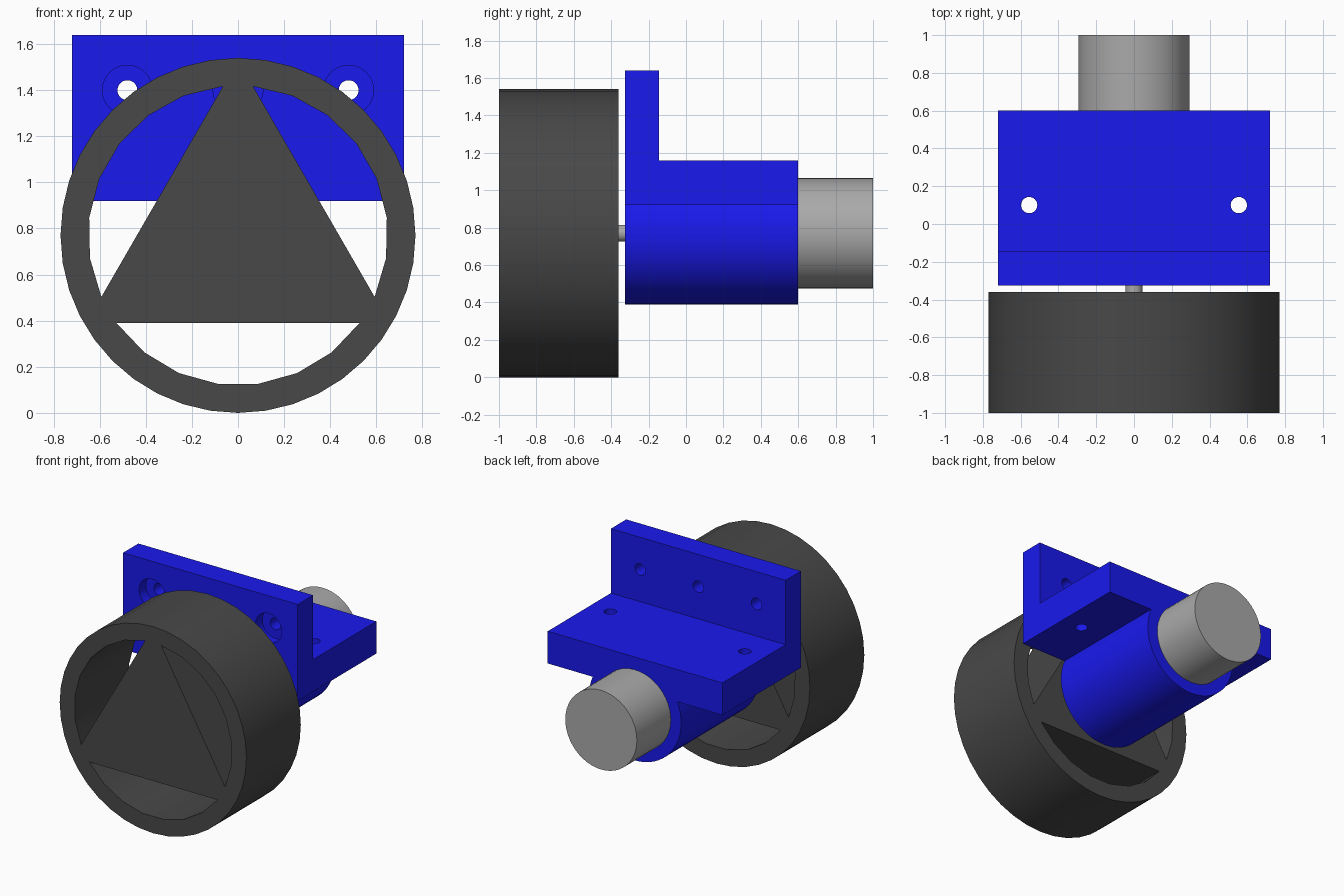
import bpy
from math import pi, sin, cos, asin, acos

if "Cube" in bpy.data.objects:
    bpy.data.objects.remove(bpy.data.objects["Cube"])

AXIS_Z = 0.77  # height of the wheel and motor axis


def material(name, rgb):
    m = bpy.data.materials.new(name)
    m.diffuse_color = (*rgb, 1)
    m.use_nodes = True
    m.node_tree.nodes["Principled BSDF"].inputs["Base Color"].default_value = m.diffuse_color
    return m


def arc(r, a0, a1, n):
    """n + 1 points (x, z) on a circle around the axis."""
    return [(r * cos(a0 + (a1 - a0) * i / n), AXIS_Z + r * sin(a0 + (a1 - a0) * i / n))
            for i in range(n + 1)]


def prism(name, pts, lo, hi, place=lambda p, t: (p[0], t, p[1])):
    """Extrude a counter-clockwise profile between lo and hi."""
    n = len(pts)
    verts = [place(p, t) for t in (lo, hi) for p in pts]
    faces = [tuple(range(n)), tuple(range(2 * n - 1, n - 1, -1))]
    faces += [(i, n + i, n + (i + 1) % n, (i + 1) % n) for i in range(n)]
    me = bpy.data.meshes.new(name)
    me.from_pydata(verts, [], faces)
    ob = bpy.data.objects.new(name, me)
    bpy.context.collection.objects.link(ob)
    return ob


def cylinder(name, r, loc, depth, rot=(pi / 2, 0, 0), n=48):
    bpy.ops.mesh.primitive_cylinder_add(vertices=n, radius=r, depth=depth,
                                        location=loc, rotation=rot)
    ob = bpy.context.object
    ob.name = name
    return ob


def cut(target, cutter):
    mod = target.modifiers.new("cut", 'BOOLEAN')
    mod.operation, mod.solver, mod.object = 'DIFFERENCE', 'EXACT', cutter
    bpy.context.view_layer.update()
    bpy.ops.object.select_all(action='DESELECT')
    bpy.context.view_layer.objects.active = target
    target.select_set(True)
    bpy.ops.object.modifier_apply(modifier=mod.name)
    bpy.data.objects.remove(cutter)


def finish(ob, mat=None):
    if mat:
        ob.data.materials.clear()
        ob.data.materials.append(mat)
    bpy.ops.object.select_all(action='DESELECT')
    bpy.context.view_layer.objects.active = ob
    ob.select_set(True)
    bpy.ops.object.shade_smooth_by_angle(angle=pi / 6)


rubber = material("dark_grey", (0.065, 0.065, 0.065))
blue = material("blue", (0.01, 0.01, 0.85))
steel = material("steel", (0.4, 0.4, 0.4))

# wheel with three circular-segment openings leaving a triangular web
wheel = prism("wheel", arc(0.77, 0, 2 * pi, 40)[:-1], -1.0, -0.36)
half = acos(0.38 / 0.65)
for k in range(3):
    mid = -pi / 2 + k * 2 * pi / 3
    cut(wheel, prism("opening", arc(0.65, mid - half, mid + half, 7), -1.1, -0.26))
finish(wheel, rubber)

# L-shaped mounting bracket, profile in y and z
profile = [(-0.325, 0.92), (0.6, 0.92), (0.6, 1.16), (-0.145, 1.16),
           (-0.145, 1.64), (-0.325, 1.64)]
bracket = prism("bracket", profile[::-1], -0.72, 0.72, lambda p, t: (t, p[0], p[1]))

# counterbored screw holes in the upright plate
for x in (-0.48, 0, 0.48):
    cut(bracket, cylinder("counterbore", 0.108, (x, -0.325, 1.4), 0.16))
    cut(bracket, cylinder("hole", 0.043, (x, -0.23, 1.4), 0.4))

# plain holes in the flat plate
for x in (-0.555, 0.555):
    cut(bracket, cylinder("hole", 0.043, (x, 0.1, 1.04), 0.4, (0, 0, 0)))
finish(bracket, blue)

# round motor housing below the flat plate
a = asin(0.15 / 0.38)
finish(prism("motor_housing", arc(0.38, -pi - a, a, 36), -0.325, 0.6), blue)

# motor body and drive shaft
finish(cylinder("motor", 0.295, (0, 0.4, AXIS_Z), 1.2), steel)
finish(cylinder("drive_shaft", 0.045, (0, -0.35, AXIS_Z), 0.3), steel)
